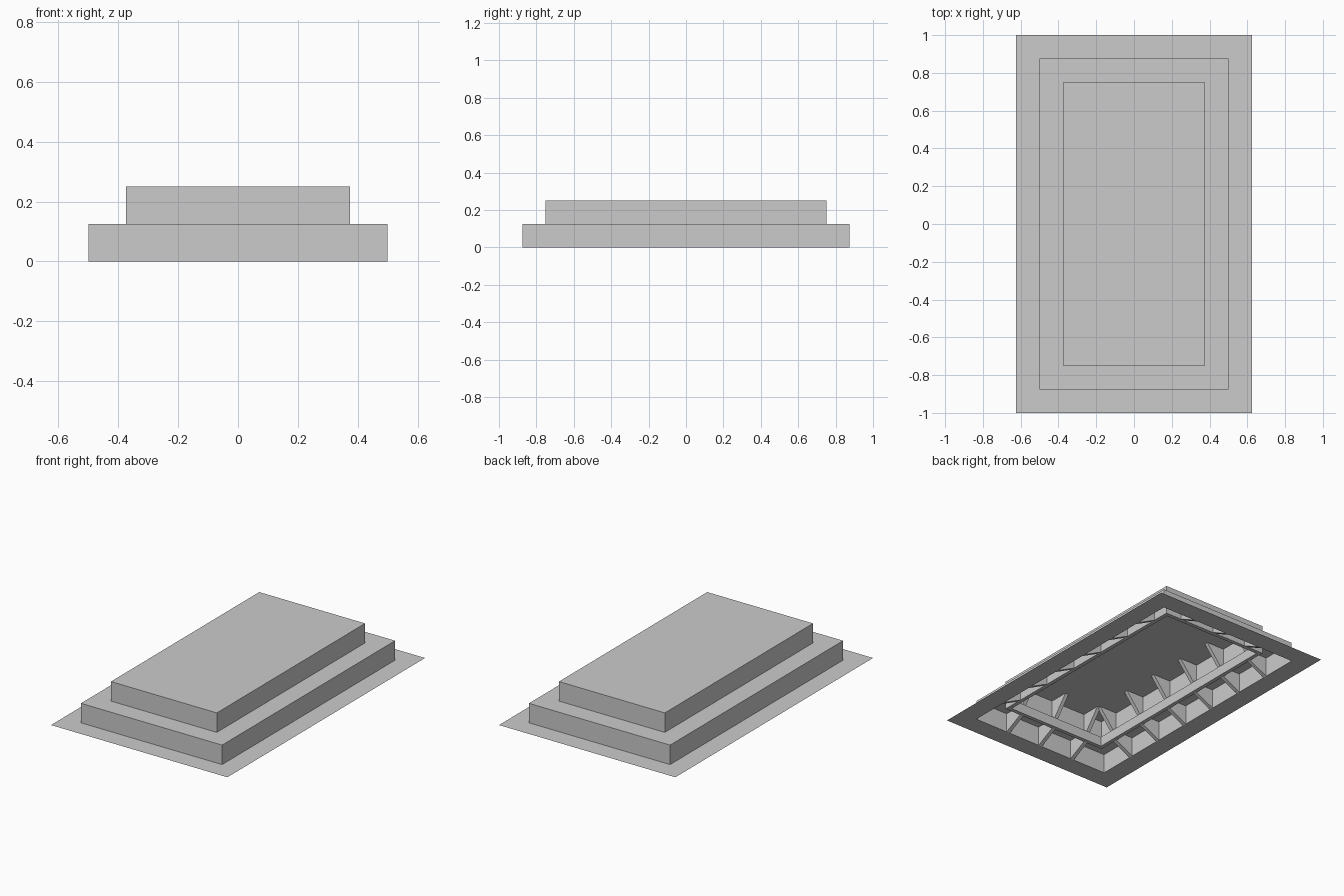
import bpy, bmesh
from math import pi
from mathutils import Matrix, Vector

cube = bpy.data.objects.get("Cube")
if cube:
    bpy.data.objects.remove(cube, do_unlink=True)

grey = bpy.data.materials.new("light grey")
grey.use_nodes = True
grey.diffuse_color = (0.6, 0.6, 0.6, 1)
grey.node_tree.nodes["Principled BSDF"].inputs["Base Color"].default_value = (0.6, 0.6, 0.6, 1)

LOWER = (0.5, 0.875)     # half sizes of the lower step
UPPER = (0.375, 0.75)    # half sizes of the upper step
STEP = 0.125
LIP_BOTTOM = 0.0625
THICK = 0.025


def finish(name, bm):
    mesh = bpy.data.meshes.new(name)
    bm.to_mesh(mesh)
    bm.free()
    mesh.materials.append(grey)
    obj = bpy.data.objects.new(name, mesh)
    bpy.context.collection.objects.link(obj)
    return obj


def rect_loop(bm, hx, hy, z):
    return [bm.verts.new((sx * hx, sy * hy, z))
            for sx, sy in ((-1, -1), (1, -1), (1, 1), (-1, 1))]


def loft(bm, loops):
    """Join successive rectangles with side faces."""
    for a, b in zip(loops, loops[1:]):
        for i in range(4):
            j = (i + 1) % 4
            bm.faces.new((a[i], a[j], b[j], b[i]))


def ribs(name, half, profile):
    """Row of plates on all four walls; profile is (inset from wall, height)."""
    bm = bmesh.new()
    along_y = [-0.625 + 0.25 * i for i in range(6)]
    along_x = [-0.25, 0, 0.25]
    for turn in range(4):
        wall = half[turn % 2]
        rot = Matrix.Rotation(turn * pi / 2, 3, 'Z')
        for pos in (along_x if turn % 2 else along_y):
            sides = [[bm.verts.new(rot @ Vector((wall - d, pos + s * THICK / 2, z)))
                      for d, z in profile] for s in (-1, 1)]
            n = len(profile)
            bm.faces.new(sides[0])
            bm.faces.new(sides[1][::-1])
            for i in range(n):
                j = (i + 1) % n
                bm.faces.new((sides[0][i], sides[1][i], sides[1][j], sides[0][j]))
    bmesh.ops.recalc_face_normals(bm, faces=bm.faces)
    return finish(name, bm)


# Thin stepped shell: flange, two walls, ledge and roof
bm = bmesh.new()
loops = [rect_loop(bm, *size, z) for size, z in (
    ((0.625, 1), 0), (LOWER, 0), (LOWER, STEP), (UPPER, STEP), (UPPER, 2 * STEP))]
loft(bm, loops)
bm.faces.new(loops[-1])
finish("stepped_shell", bm)

# Stiffening lip hanging below the inner edge of the ledge
bm = bmesh.new()
inner = [h - THICK for h in UPPER]
lip = [rect_loop(bm, *size, z) for size, z in (
    (UPPER, STEP), (UPPER, LIP_BOTTOM), (inner, LIP_BOTTOM), (inner, STEP))]
loft(bm, lip + lip[:1])
bmesh.ops.recalc_face_normals(bm, faces=bm.faces)
finish("inner_lip", bm)

# Gussets under the ledge and under the roof
ribs("lower_gussets", LOWER, [(0, 0), (STEP, LIP_BOTTOM), (STEP, STEP), (0, STEP)])
ribs("upper_gussets", UPPER, [(0, STEP), (THICK, STEP), (STEP, 2 * STEP), (0, 2 * STEP)])
